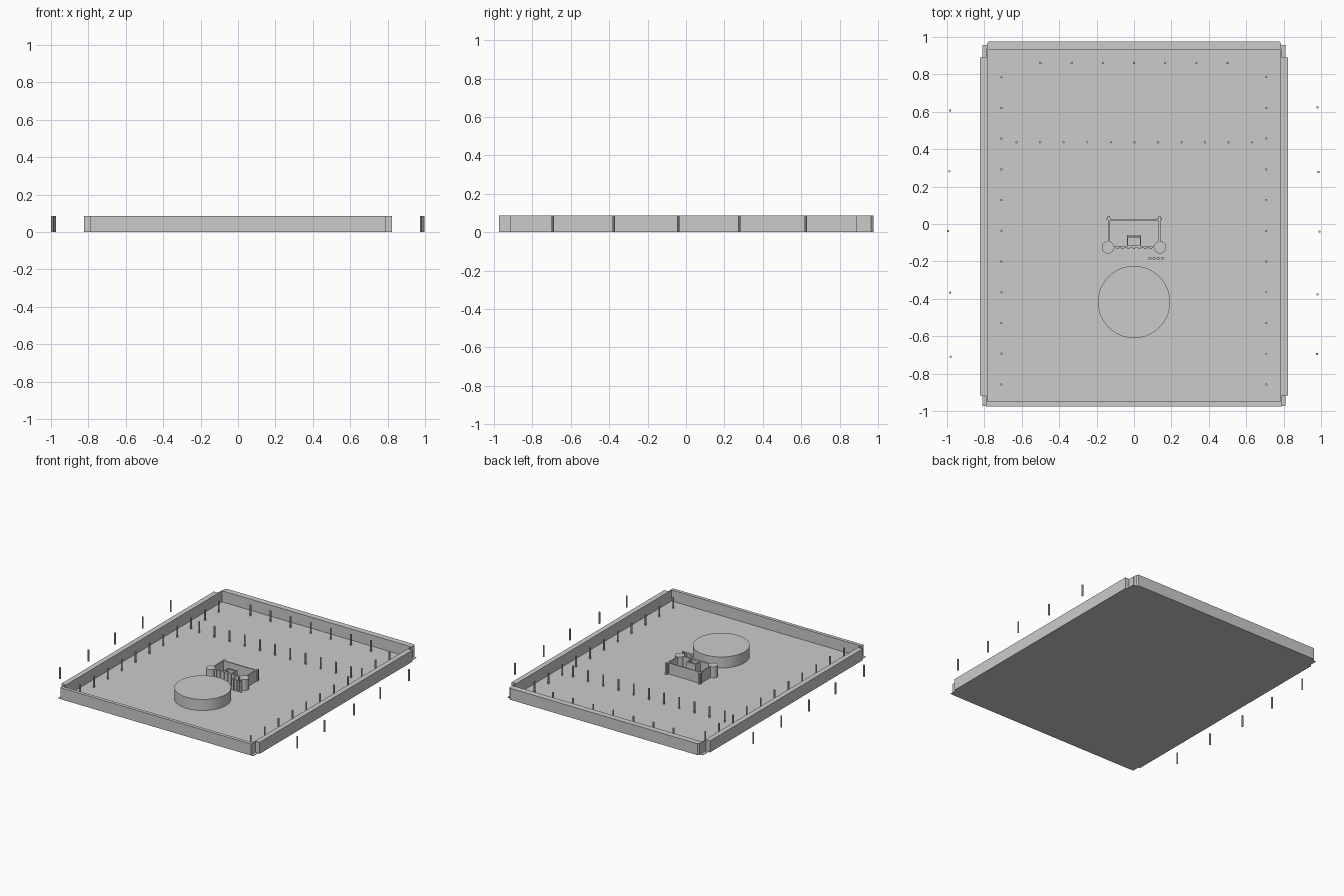
import bpy, bmesh, math

if "Cube" in bpy.data.objects:
    bpy.data.objects.remove(bpy.data.objects["Cube"])

H = 0.086      # common height of all raised parts
FLOOR = 0.003


def finish(name, bm, smooth=False):
    bmesh.ops.recalc_face_normals(bm, faces=bm.faces)
    me = bpy.data.meshes.new(name)
    bm.to_mesh(me)
    bm.free()
    ob = bpy.data.objects.new(name, me)
    bpy.context.collection.objects.link(ob)
    if smooth:
        bpy.context.view_layer.objects.active = ob
        ob.select_set(True)
        bpy.ops.object.shade_smooth_by_angle(angle=math.radians(35))
        ob.select_set(False)
    return ob


def prism(bm, pts, h=H):
    """Extrude a flat outline from z = 0 to h."""
    low = [bm.verts.new((x, y, 0)) for x, y in pts]
    top = [bm.verts.new((x, y, h)) for x, y in pts]
    bm.faces.new(low[::-1])
    bm.faces.new(top)
    n = len(pts)
    for i in range(n):
        j = (i + 1) % n
        bm.faces.new((low[i], low[j], top[j], top[i]))


def rect(bm, x0, y0, x1, y1, h=H):
    prism(bm, [(x0, y0), (x1, y0), (x1, y1), (x0, y1)], h)


def disc(bm, x, y, r, n, h=H):
    prism(bm, [(x + r * math.cos(2 * math.pi * i / n),
                y + r * math.sin(2 * math.pi * i / n)) for i in range(n)], h)


def frame(bm, x0, y0, x1, y1, t):
    rect(bm, x0, y0, x0 + t, y1)
    rect(bm, x1 - t, y0, x1, y1)
    rect(bm, x0 + t, y0, x1 - t, y0 + t)
    rect(bm, x0 + t, y1 - t, x1 - t, y1)


# floor sheet, reaching out under the open corners
bm = bmesh.new()
rect(bm, -0.81, -0.973, 0.81, 0.958, FLOOR)
finish("floor_plate", bm)

# thin inner wall all round
bm = bmesh.new()
frame(bm, -0.79, -0.955, 0.79, 0.937, 0.006)
finish("inner_wall", bm)

# side flanges
bm = bmesh.new()
for s in (-1, 1):
    rect(bm, min(s * 0.788, s * 0.823), -0.918, max(s * 0.788, s * 0.823), 0.89)
finish("side_flanges", bm)

# back flange with clipped corners, and the front flange
bm = bmesh.new()
prism(bm, [(-0.787, 0.935), (0.787, 0.935), (0.787, 0.965), (0.777, 0.976),
           (-0.777, 0.976), (-0.787, 0.965)])
finish("back_flange", bm)
bm = bmesh.new()
rect(bm, -0.79, -0.975, 0.79, -0.95)
finish("front_flange", bm)

# large round pad
bm = bmesh.new()
disc(bm, 0, -0.417, 0.193, 64)
finish("round_pad", bm, True)

# central open bracket
bm = bmesh.new()
t = 0.009
rect(bm, -0.139, 0.025 - t, 0.141, 0.025)
for x in (-0.139, 0.141 - t):
    rect(bm, x, -0.10, x + t, 0.025 - t)
    rect(bm, x - 0.002, 0.025, x + t + 0.002, 0.043)
    rect(bm, x - 0.008, 0.022, x + t + 0.008, 0.031)
rect(bm, -0.11, -0.128, 0.11, -0.119)
for i in range(7):          # small teeth along the front edge
    x = -0.09 + i * 0.03
    rect(bm, x - 0.006, -0.134, x + 0.006, -0.127)
finish("bracket", bm)

# bracket corner posts
bm = bmesh.new()
for x in (-0.139, 0.139):
    disc(bm, x, -0.125, 0.033, 32)
finish("bracket_posts", bm, True)

# small tab in the bracket
bm = bmesh.new()
frame(bm, -0.037, -0.121, 0.037, -0.06, 0.006)
rect(bm, -0.031, -0.076, 0.031, -0.071)
finish("bracket_tab", bm)

# row of four short pegs beside the bracket
bm = bmesh.new()
for i in range(4):
    disc(bm, 0.085 + i * 0.0225, -0.184, 0.008, 12)
finish("pegs", bm, True)

# thin pins: two cross rows, two side columns and the loose outer columns
bm = bmesh.new()
R = 0.0062
for i in range(7):
    disc(bm, -0.5 + i / 6, 0.861, R, 8)
for i in range(11):
    disc(bm, -0.628 + i * 0.126, 0.437, R, 8)
for i in range(11):
    for x in (-0.709, 0.707):
        disc(bm, x, 0.785 - i * 0.1643, R, 8)
finish("inner_pins", bm)

bm = bmesh.new()
for x, ys in ((-0.986, (0.607, 0.282, -0.038, -0.367, -0.71)),
              (0.984, (0.624, 0.278, -0.041, -0.376, -0.695))):
    for i, y in enumerate(ys):
        dx = (0.003, -0.002, -0.008, 0.003, 0.006)[i]
        disc(bm, x + dx * (1 if x < 0 else -1), y, R, 8)
finish("outer_pins", bm)
